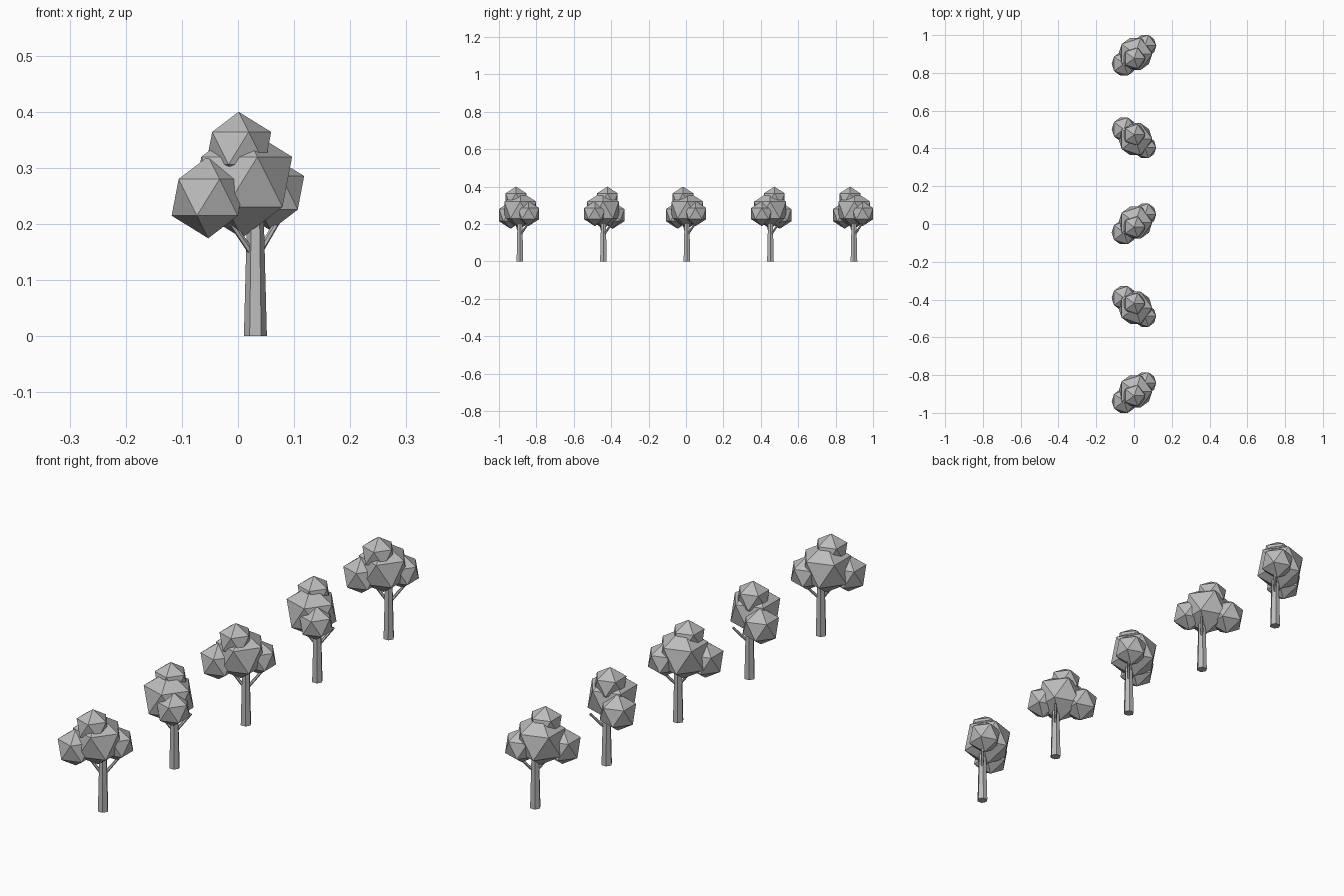
import bpy, bmesh
from mathutils import Vector, Matrix

if "Cube" in bpy.data.objects:
    bpy.data.objects.remove(bpy.data.objects["Cube"])

grey = bpy.data.materials.new("plain_grey")
grey.diffuse_color = (0.5, 0.5, 0.5, 1)
grey.use_nodes = True
grey.node_tree.nodes["Principled BSDF"].inputs["Base Color"].default_value = grey.diffuse_color


def finish(bm, name):
    bmesh.ops.recalc_face_normals(bm, faces=bm.faces)
    me = bpy.data.meshes.new(name)
    bm.to_mesh(me)
    bm.free()
    me.materials.append(grey)
    ob = bpy.data.objects.new(name, me)
    bpy.context.collection.objects.link(ob)
    return ob


def limb(bm, a, b, r1, r2, sides):
    """Tapered cylinder from a to b."""
    a, b = Vector(a), Vector(b)
    d = b - a
    rot = Matrix.Identity(4)
    if d.x or d.y:
        rot = d.to_track_quat('Z', 'Y').to_matrix().to_4x4()
    m = Matrix.Translation((a + b) / 2) @ rot
    # turn so that a flat side faces the front
    if sides == 6:
        m = m @ Matrix.Rotation(1.5707963, 4, 'Z')
    bmesh.ops.create_cone(bm, cap_ends=True, segments=sides, radius1=r1,
                          radius2=r2, depth=d.length, matrix=m)


# leaf clumps relative to the trunk base: name, centre, radius
CLUMPS = [
    ("main", (-0.024, 0.002, 0.275), 0.100),
    ("top", (-0.030, -0.021, 0.335), 0.065),
    ("left", (-0.084, -0.050, 0.2475), 0.073),
    ("right", (0.027, 0.046, 0.2555), 0.067),
]

for i in range(5):
    base = Vector((0.031, -0.888 + 0.4465 * i, 0))
    side = -1 if i % 2 else 1      # every other crown is mirrored

    # trunk with two thin branches
    bm = bmesh.new()
    limb(bm, (0, 0, 0), (0, 0, 0.25), 0.0205, 0.014, 6)
    limb(bm, (0.004, 0.005, 0.145), (0.040, 0.046, 0.205), 0.006, 0.005, 6)
    limb(bm, (-0.004, -0.002, 0.145), (-0.045, -0.022, 0.205), 0.006, 0.005, 6)
    finish(bm, f"trunk_{i + 1}").location = base

    # crown of faceted clumps
    for name, c, r in CLUMPS:
        bm = bmesh.new()
        bmesh.ops.create_icosphere(bm, subdivisions=1, radius=r)
        ob = finish(bm, f"leaves_{name}_{i + 1}")
        ob.location = base + Vector((c[0], c[1] * side, c[2]))
